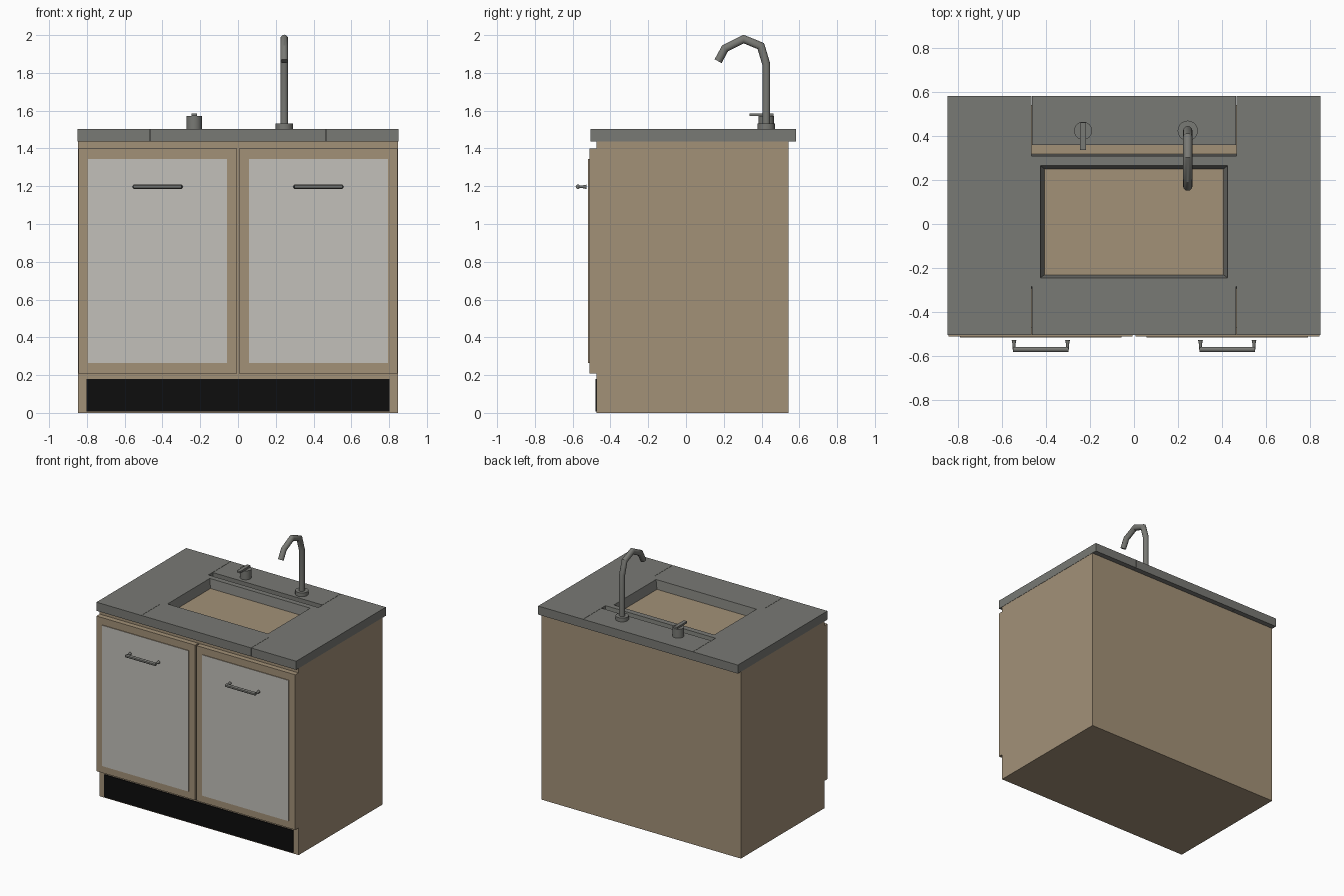
import bpy, bmesh, math
from mathutils import Vector

if "Cube" in bpy.data.objects:
    bpy.data.objects.remove(bpy.data.objects["Cube"])


def mat(name, r, g, b):
    m = bpy.data.materials.new(name)
    m.diffuse_color = (r, g, b, 1)
    m.use_nodes = True
    m.node_tree.nodes["Principled BSDF"].inputs["Base Color"].default_value = m.diffuse_color
    return m


WOOD = mat("wood", 0.365, 0.283, 0.187)
GREY = mat("grey_metal", 0.190, 0.192, 0.176)
PANEL = mat("pale_panel", 0.540, 0.527, 0.490)
BLACK = mat("black_kick", 0.004, 0.004, 0.004)


def finish(name, bm, *mats, smooth=False):
    bmesh.ops.recalc_face_normals(bm, faces=bm.faces)
    me = bpy.data.meshes.new(name)
    bm.to_mesh(me)
    bm.free()
    for m in mats:
        me.materials.append(m)
    ob = bpy.data.objects.new(name, me)
    bpy.context.collection.objects.link(ob)
    if smooth:
        bpy.ops.object.select_all(action='DESELECT')
        ob.select_set(True)
        bpy.context.view_layer.objects.active = ob
        bpy.ops.object.shade_smooth_by_angle(angle=math.radians(30))
    return ob


def loft(bm, rings, closed=False):
    """Bridge rings of points; cap the ends unless the loft closes on itself."""
    vs = [[bm.verts.new(p) for p in r] for r in rings]
    n = len(vs[0])
    pairs = list(zip(vs, vs[1:])) + ([(vs[-1], vs[0])] if closed else [])
    for a, b in pairs:
        for i in range(n):
            j = (i + 1) % n
            bm.faces.new((a[i], a[j], b[j], b[i]))
    if not closed:
        bm.faces.new(vs[0])
        bm.faces.new(vs[-1])


def rect(x, y0, y1, z, x0=None):
    x0 = -x if x0 is None else x0
    return [(x0, y0, z), (x, y0, z), (x, y1, z), (x0, y1, z)]


def box(name, x0, x1, y0, y1, z0, z1, *mats):
    bm = bmesh.new()
    loft(bm, [rect(x1, y0, y1, z0, x0), rect(x1, y0, y1, z1, x0)])
    return finish(name, bm, *mats)


def tube(bm, pts, radii, n=16):
    """Round tube along a path with mitred joints."""
    pts = [Vector(p) for p in pts]
    rings = []
    side = None
    for i, p in enumerate(pts):
        a = (p - pts[i - 1]).normalized() if i else (pts[1] - p).normalized()
        b = (pts[i + 1] - p).normalized() if i < len(pts) - 1 else a
        t = (a + b).normalized()
        if side is None:
            side = Vector((1, 0, 0)) if abs(t.x) < 0.5 else Vector((0, 0, 1))
        up = t.cross(side).normalized()
        k = radii[i] / max(t.dot(a), 0.3)
        rings.append([p + side * radii[i] * math.cos(2 * math.pi * s / n)
                      + up * k * math.sin(2 * math.pi * s / n) for s in range(n)])
    loft(bm, rings)


# Cabinet body and kick plate
TOP, DECK = 1.503, 1.437
box("cabinet_body", -0.847, 0.847, -0.473, 0.543, 0, DECK, WOOD)
box("kick_plate", -0.803, 0.803, -0.480, -0.472, 0.008, 0.18, BLACK)

# Countertop slabs around the sink
box("counter_front", -0.466, 0.466, -0.506, -0.285, DECK, TOP, GREY)
box("counter_back", -0.466, 0.466, 0.359, 0.583, DECK, TOP, GREY)

# Sink rim with sloping walls
bm = bmesh.new()
loft(bm, [rect(0.477, -0.294, 0.318, DECK), rect(0.468, -0.285, 0.309, TOP),
          rect(0.427, -0.246, 0.267, TOP), rect(0.409, -0.232, 0.250, DECK)], closed=True)
finish("sink_rim", bm, GREY)

for s, side in ((-1, "left"), (1, "right")):
    def span(a, b):
        return sorted((s * a, s * b))

    box("counter_" + side, *span(0.468, 0.849), -0.506, 0.583, DECK, TOP, GREY)

    # Door with a thin pale panel; only the panel's front face is pale
    box("door_" + side, *span(0.006, 0.845), -0.512, -0.473, 0.208, 1.40, WOOD)
    p = box("door_panel_" + side, *span(0.058, 0.793), -0.518, -0.511, 0.263, 1.345, WOOD, PANEL)
    for f in p.data.polygons:
        f.material_index = int(f.normal.y < -0.5)

    # Bar handle on two flared posts
    bm = bmesh.new()
    x0, x1 = span(0.303, 0.547)
    tube(bm, [(x0 - 0.005, -0.572, 1.197), (x1 + 0.005, -0.572, 1.197)], [0.012] * 2, 12)
    for x in (x0, x1):
        tube(bm, [(x, -0.572, 1.197), (x, -0.548, 1.197), (x, -0.528, 1.197)],
             [0.007, 0.007, 0.011], 12)
    finish("handle_" + side, bm, GREY, smooth=True)

# Tap: base collar and bent spout
bm = bmesh.new()
fx, fy = 0.245, 0.425
tube(bm, [(fx, fy, TOP - 0.005), (fx, fy, 1.532)], [0.046] * 2, 24)
finish("tap_base", bm, GREY, smooth=True)
bm = bmesh.new()
tube(bm, [(fx, y, z) for y, z in ((fy, 1.52), (fy, 1.846), (0.396, 1.942), (0.305, 1.979),
                                  (0.207, 1.930), (0.170, 1.862))], [0.021] * 6)
finish("tap_spout", bm, GREY, smooth=True)

# Tap control: round knob with a flat lever
bm = bmesh.new()
tube(bm, [(-0.232, fy, TOP - 0.005), (-0.232, fy, 1.571)], [0.041] * 2, 24)
finish("control_knob", bm, GREY, smooth=True)
box("control_lever", -0.246, -0.218, 0.337, 0.462, 1.571, 1.585, GREY)
